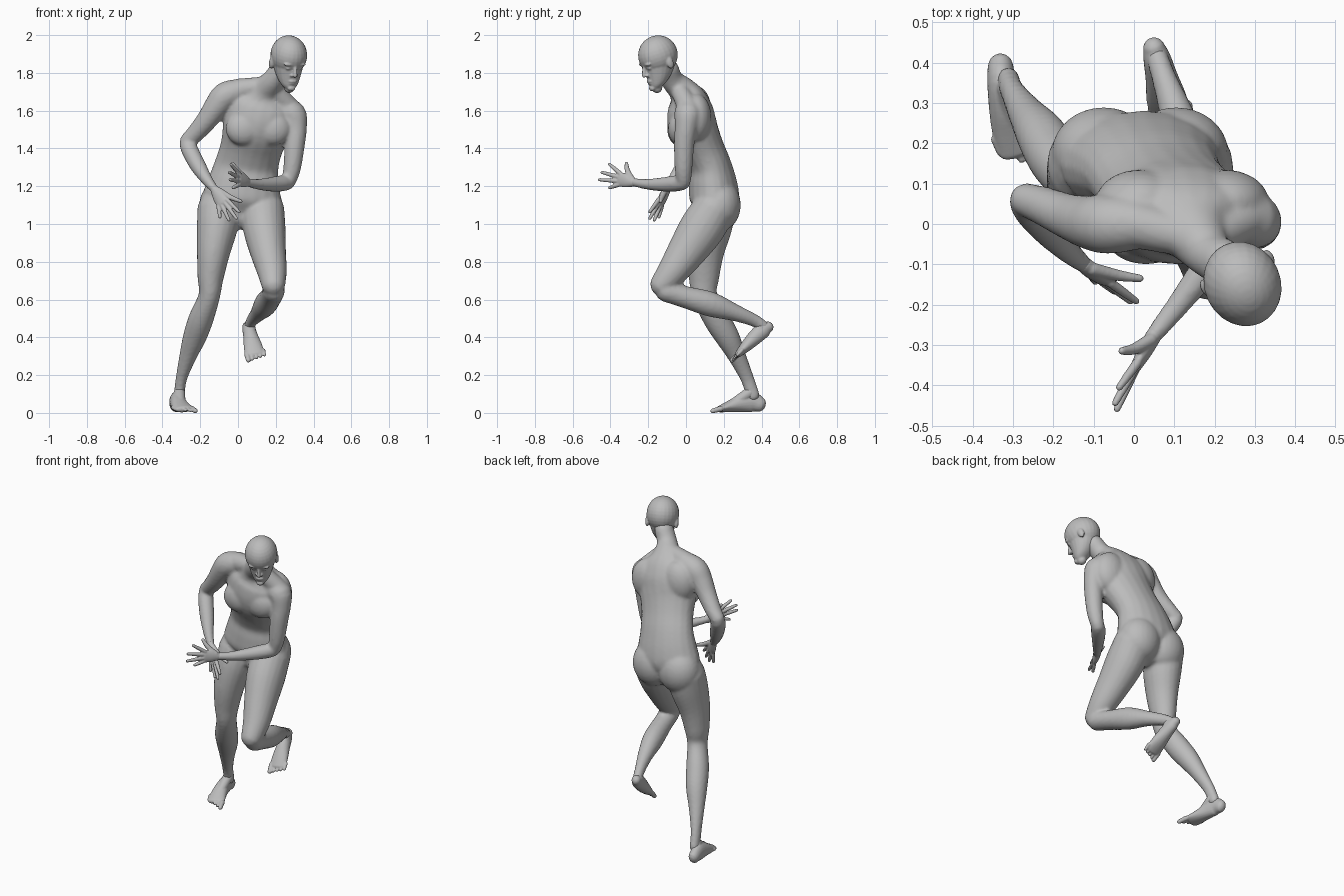
import bpy, bmesh, math
from mathutils import Vector, Matrix

if "Cube" in bpy.data.objects:
    bpy.data.objects.remove(bpy.data.objects["Cube"])

# One plain clay colour for the whole figure
clay = bpy.data.materials.new("clay grey")
clay.use_nodes = True
grey = (0.5, 0.5, 0.5, 1)
clay.diffuse_color = grey
clay.node_tree.nodes["Principled BSDF"].inputs["Base Color"].default_value = grey

SIDES, STEPS = 20, 4


def spline(p, i, t):
    """Smooth interpolation between rows i and i + 1."""
    a, b, c, d = p[max(i - 1, 0)], p[i], p[i + 1], p[min(i + 2, len(p) - 1)]
    return [0.5 * (2 * q + (r - o) * t + (2 * o - 5 * q + 4 * r - s) * t ** 2
                   + (3 * q - o - 3 * r + s) * t ** 3) for o, q, r, s in zip(a, b, c, d)]


def tube(bm, rows, side=(1, 0, 0), axis=None):
    """Loft ellipses (x, y, z, half width, half depth) with rounded ends."""
    rows = [tuple(r) if len(r) == 5 else (*r, r[3]) for r in rows]
    path = [spline(rows, i, k / STEPS) for i in range(len(rows) - 1) for k in range(STEPS)]
    path.append(list(rows[-1]))
    rings = []
    for i, (x, y, z, a, b) in enumerate(path):
        t = Vector(path[min(i + 1, len(path) - 1)][:3]) - Vector(path[max(i - 1, 0)][:3])
        t = Vector(axis) if axis else t.normalized()
        rings.append((Vector((x, y, z)), t, a, b))

    def cap(ring, sign):
        c, t, a, b = ring
        r = min(a, b)
        return [(c + t * r * sign * math.sin(w), t, a * math.cos(w), b * math.cos(w))
                for w in (0.5, 1.0, 1.4)]

    rings = cap(rings[0], -1)[::-1] + rings + cap(rings[-1], 1)
    loops = []
    for c, t, a, b in rings:
        u = Vector(side)
        u = (u - t * u.dot(t)).normalized()
        v = t.cross(u)
        loops.append([bm.verts.new(c + u * a * math.cos(w) + v * b * math.sin(w))
                      for w in (math.tau * k / SIDES for k in range(SIDES))])
    for lo, hi in zip(loops, loops[1:]):
        for k in range(SIDES):
            n = (k + 1) % SIDES
            bm.faces.new((lo[k], lo[n], hi[n], hi[k]))
    bm.faces.new(loops[0][::-1])
    bm.faces.new(loops[-1])


def ball(bm, centre, size):
    place = Matrix.Translation(centre) @ Matrix.Diagonal((*size, 1))
    bmesh.ops.create_uvsphere(bm, u_segments=24, v_segments=16, radius=1, matrix=place)


def finish(bm, name, voxel, smooth, matrix=None):
    """Fuse the overlapping volumes of a part into one smooth skin."""
    if matrix:
        bm.transform(matrix)
    bmesh.ops.recalc_face_normals(bm, faces=bm.faces)
    mesh = bpy.data.meshes.new(name)
    bm.to_mesh(mesh)
    bm.free()
    mesh.materials.append(clay)
    obj = bpy.data.objects.new(name, mesh)
    bpy.context.collection.objects.link(obj)
    fuse = obj.modifiers.new("fuse", 'REMESH')
    fuse.mode, fuse.voxel_size, fuse.use_smooth_shade = 'VOXEL', voxel, True
    soften = obj.modifiers.new("soften", 'SMOOTH')
    soften.factor, soften.iterations = 0.5, smooth


# Torso and neck
body = bmesh.new()
tube(body, [(.01, .15, 1.06, .14, .09), (.02, .15, 1.13, .205, .13),
            (.032, .142, 1.22, .19, .127), (.047, .127, 1.31, .17, .112),
            (.07, .088, 1.4, .165, .114), (.1, .037, 1.51, .182, .13),
            (.12, .022, 1.6, .185, .122), (.135, .008, 1.66, .16, .1),
            (.15, -.022, 1.71, .09, .075), (.185, -.072, 1.76, .06, .06),
            (.225, -.098, 1.82, .056, .06)])
for x, y in ((.03, -.04), (.185, -.035)):          # chest
    ball(body, (x, y, 1.505), (.095, .06, .09))
for x, z in ((.015, 1.6), (.225, 1.56)):           # shoulder blades
    ball(body, (x, .055, z), (.11, .08, .13))
for x in (-.075, .105):                            # buttocks
    ball(body, (x, .175, 1.1), (.13, .115, .14))
tube(body, [(.17, -.04, 1.735, .048), (0, 0, 1.71, .06)])
tube(body, [(.18, -.04, 1.72, .048), (.27, .01, 1.62, .055)])

# Right arm
tube(body, [(-.01, 0, 1.7, .068), (-.07, 0, 1.675, .074), (-.115, .005, 1.62, .066),
            (-.165, .02, 1.55, .056), (-.225, .045, 1.48, .048), (-.267, .06, 1.44, .042)])
tube(body, [(-.267, .055, 1.42, .043), (-.25, .03, 1.38, .045), (-.21, -.015, 1.305, .042),
            (-.165, -.065, 1.235, .031), (-.125, -.1, 1.185, .022)])

# Left arm
tube(body, [(.24, .015, 1.6, .07), (.29, .01, 1.58, .072), (.305, 0, 1.51, .06),
            (.3, -.01, 1.42, .054), (.287, -.013, 1.3, .047), (.272, -.012, 1.235, .04)])
tube(body, [(.262, -.017, 1.22, .04), (.23, -.05, 1.215, .043), (.18, -.11, 1.21, .039),
            (.11, -.2, 1.21, .029), (.05, -.275, 1.22, .022)])

# Right leg, standing
tube(body, [(-.1, .15, 1.08, .115, .115), (-.11, .125, .98, .108, .118),
            (-.13, .1, .85, .088, .102), (-.145, .095, .72, .07, .082),
            (-.152, .1, .62, .057, .066), (-.195, .16, .5, .066, .07),
            (-.23, .22, .4, .062, .064), (-.265, .27, .3, .046, .048),
            (-.3, .325, .18, .03, .036), (-.312, .355, .09, .029, .036)])

# Left leg, raised and bent
tube(body, [(.13, .15, 1.08, .115, .115), (.14, .08, .97, .112, .12),
            (.16, .0, .85, .095, .102), (.18, -.07, .75, .079, .082),
            (.187, -.125, .68, .064, .066)])
tube(body, [(.19, -.105, .645, .058, .058), (.175, -.01, .615, .058, .058),
            (.145, .13, .575, .06, .066), (.11, .26, .53, .044, .045),
            (.075, .36, .49, .031, .034), (.057, .415, .455, .028, .03)])
finish(body, "body", .01, 4)


def foot(name, ankle, rows, medial):
    """Lofted foot with an instep and five toes, the big one on the medial side."""
    bm = bmesh.new()
    tube(bm, rows)
    tube(bm, [(*ankle, .03), (*rows[3][:3], .026)])
    end, before = Vector(rows[-1][:3]), Vector(rows[-2][:3])
    ahead = (end - before).normalized()
    for k in range(5):
        r = .015 if k == 0 else .0105
        base = end + Vector((medial * (.042 - .023 * k), 0, 0)) - ahead * .007 * k
        tube(bm, [(*base, r), (*(base + ahead * (.048 - .003 * k)), r * .85)])
    finish(bm, name, .0045, 2)


foot("right_foot", (-.31, .34, .11),
     [(-.331, .39, .045, .032, .04), (-.328, .35, .058, .036, .054),
      (-.318, .29, .05, .042, .046), (-.303, .23, .034, .049, .031),
      (-.285, .185, .022, .052, .019)], 1)
foot("left_foot", (.063, .395, .45),
     [(.05, .435, .455, .028, .03), (.057, .41, .44, .034, .042),
      (.068, .365, .4, .04, .04), (.08, .315, .35, .05, .03),
      (.089, .277, .312, .052, .018)], -1)


def hand(name, wrist, tips):
    """Palm with a thumb and four fingers reaching to the given tips."""
    bm = bmesh.new()
    wrist, tips = Vector(wrist), [Vector(t) for t in tips]
    middle = sum(tips[1:], Vector()) / 4
    knuckles = wrist.lerp(middle, .48)
    across = tips[1] - tips[4]
    along = (middle - wrist).normalized()
    across = (across - along * across.dot(along)).normalized()
    tube(bm, [(*wrist, .023, .02), (*wrist.lerp(knuckles, .5), .035, .019),
              (*knuckles, .038, .014)], across)
    for tip, shift in zip(tips[1:], (.029, .01, -.01, -.029)):
        base = knuckles + across * shift
        tip = tip - (tip - base).normalized() * .007
        tube(bm, [(*base, .012), (*base.lerp(tip, .5), .011), (*tip, .0085)])
    base = wrist.lerp(knuckles, .2) + across * .015
    joint = base.lerp(tips[0], .5) + along * .01
    tube(bm, [(*base, .017), (*joint, .014), (*tips[0], .0095)])
    finish(bm, name, .004, 2)


hand("right_hand", (-.125, -.1, 1.185),
     [(.015, -.135, 1.12), (.01, -.195, 1.06), (-.005, -.195, 1.025),
      (-.045, -.17, 1.015), (-.095, -.145, 1.03)])
hand("left_hand", (.05, -.275, 1.22),
     [(-.03, -.315, 1.32), (-.04, -.41, 1.32), (-.05, -.45, 1.275),
      (-.045, -.465, 1.235), (-.03, -.41, 1.19)])

# Head: round skull over a jaw of height, half width, face line and nape line
head = bmesh.new()
ball(head, (0, 0, .028), (.095, .108, .104))
tube(head, [(0, (f + b) / 2, z, w, (b - f) / 2) for z, w, f, b in (
    (-.134, .027, -.092, -.035), (-.115, .046, -.098, 0), (-.088, .06, -.098, .035),
    (-.055, .071, -.097, .064), (-.015, .08, -.096, .085), (.02, .075, -.095, .07))],
    axis=(0, 0, 1))
tube(head, [(0, -.094, .005, .009), (0, -.106, -.025, .01), (0, -.113, -.046, .012)])
ball(head, (0, -.096, -.085), (.024, .01, .007))     # upper lip
ball(head, (0, -.094, -.098), (.02, .01, .007))      # lower lip
ball(head, (0, -.093, -.126), (.022, .014, .015))    # chin
for s in (-1, 1):
    ball(head, (s * .033, -.085, -.016), (.015, .011, .008))          # eye
    ball(head, (s * .035, -.09, .008), (.028, .013, .009))            # brow
    ball(head, (s * .086, .015, -.02), (.013, .02, .033))             # ear
    ball(head, (s * .013, -.1, -.052), (.008, .01, .008))             # nostril
pose = (Matrix.Translation((.265, -.14, 1.868)) @ Matrix.Rotation(math.radians(25), 4, 'Z')
        @ Matrix.Rotation(math.radians(20), 4, 'X'))
finish(head, "head", .005, 3, pose)
